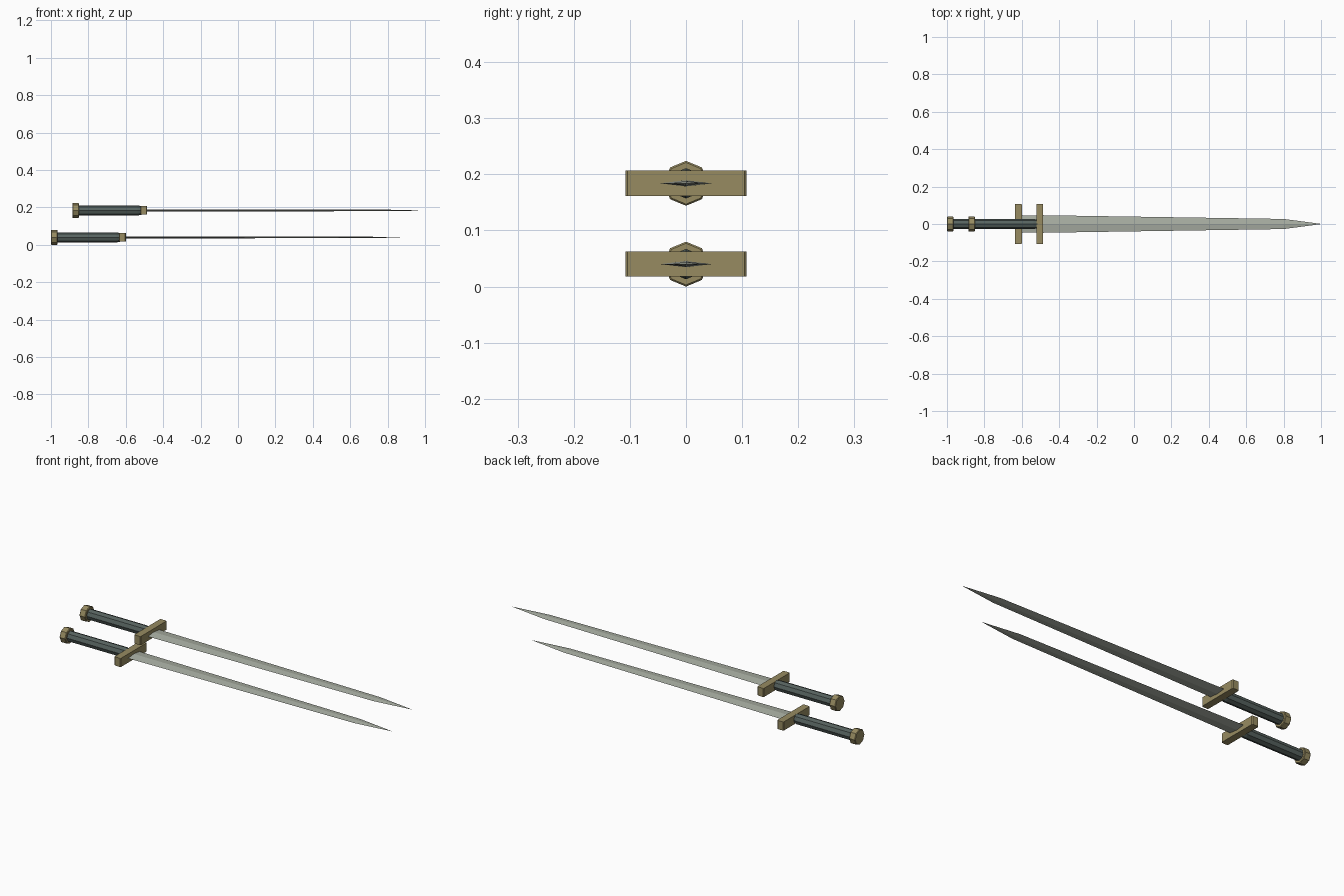
import bpy, bmesh, math

if "Cube" in bpy.data.objects:
    bpy.data.objects.remove(bpy.data.objects["Cube"])


def material(name, rgb):
    m = bpy.data.materials.new(name)
    m.diffuse_color = (*rgb, 1)
    m.use_nodes = True
    m.node_tree.nodes["Principled BSDF"].inputs["Base Color"].default_value = m.diffuse_color
    return m


STEEL = material("pale steel", (0.40, 0.43, 0.37))
LEATHER = material("dark grey green grip", (0.095, 0.125, 0.115))
BRASS = material("dull brass", (0.31, 0.26, 0.12))


def loft(name, sections, mat):
    """Skin rings of (x, [(y, z), ...]) along x and cap both ends."""
    bm = bmesh.new()
    rings = [[bm.verts.new((x, y, z)) for y, z in pts] for x, pts in sections]
    for a, b in zip(rings, rings[1:]):
        n = len(a)
        for i in range(n):
            j = (i + 1) % n
            bm.faces.new((a[i], a[j], b[j], b[i]))
    bm.faces.new(rings[0])
    bm.faces.new(rings[-1])
    bmesh.ops.remove_doubles(bm, verts=bm.verts, dist=1e-5)
    bmesh.ops.recalc_face_normals(bm, faces=bm.faces)
    me = bpy.data.meshes.new(name)
    bm.to_mesh(me)
    bm.free()
    me.materials.append(mat)
    ob = bpy.data.objects.new(name, me)
    bpy.context.collection.objects.link(ob)
    return ob


def octagon(r, z):
    return [(r * math.cos(i * math.pi / 4), z + r * math.sin(i * math.pi / 4)) for i in range(8)]


def diamond(w, t, z):
    return [(w, z), (0, z + t), (-w, z), (0, z - t)]


def sword(label, x, z):
    # octagonal pommel with softened rims
    loft(label + "_pommel", [(x, octagon(.037, z)), (x + .003, octagon(.04, z)),
                             (x + .032, octagon(.04, z)), (x + .035, octagon(.037, z))], BRASS)
    # octagonal grip, narrowing just before the guard
    loft(label + "_grip", [(x + .03, octagon(.027, z)), (x + .35, octagon(.027, z)),
                           (x + .37, octagon(.023, z))], LEATHER)
    # crossguard bar with chamfered ends
    c, h, w, y = .004, .0185, .0225, .108
    xm = x + .382
    outline = [(h, y - c), (h - c, y), (c - h, y), (-h, y - c),
               (-h, c - y), (c - h, -y), (h - c, -y), (h, c - y)]
    bm = bmesh.new()
    f = bm.faces.new([bm.verts.new((xm + a, b, z - w)) for a, b in outline])
    ext = bmesh.ops.extrude_face_region(bm, geom=[f])
    bmesh.ops.translate(bm, vec=(0, 0, 2 * w),
                        verts=[v for v in ext["geom"] if isinstance(v, bmesh.types.BMVert)])
    bmesh.ops.recalc_face_normals(bm, faces=bm.faces)
    me = bpy.data.meshes.new(label + "_guard")
    bm.to_mesh(me)
    bm.free()
    me.materials.append(BRASS)
    bpy.context.collection.objects.link(bpy.data.objects.new(label + "_guard", me))
    # diamond-section blade tapering to a point
    loft(label + "_blade", [(x + .39, diamond(.047, .0055, z)), (x + 1.686, diamond(.027, .004, z)),
                            (x + 1.886, diamond(.0006, .0003, z))], STEEL)


sword("lower_sword", -1.0, .04)
sword("upper_sword", -.886, .184)
